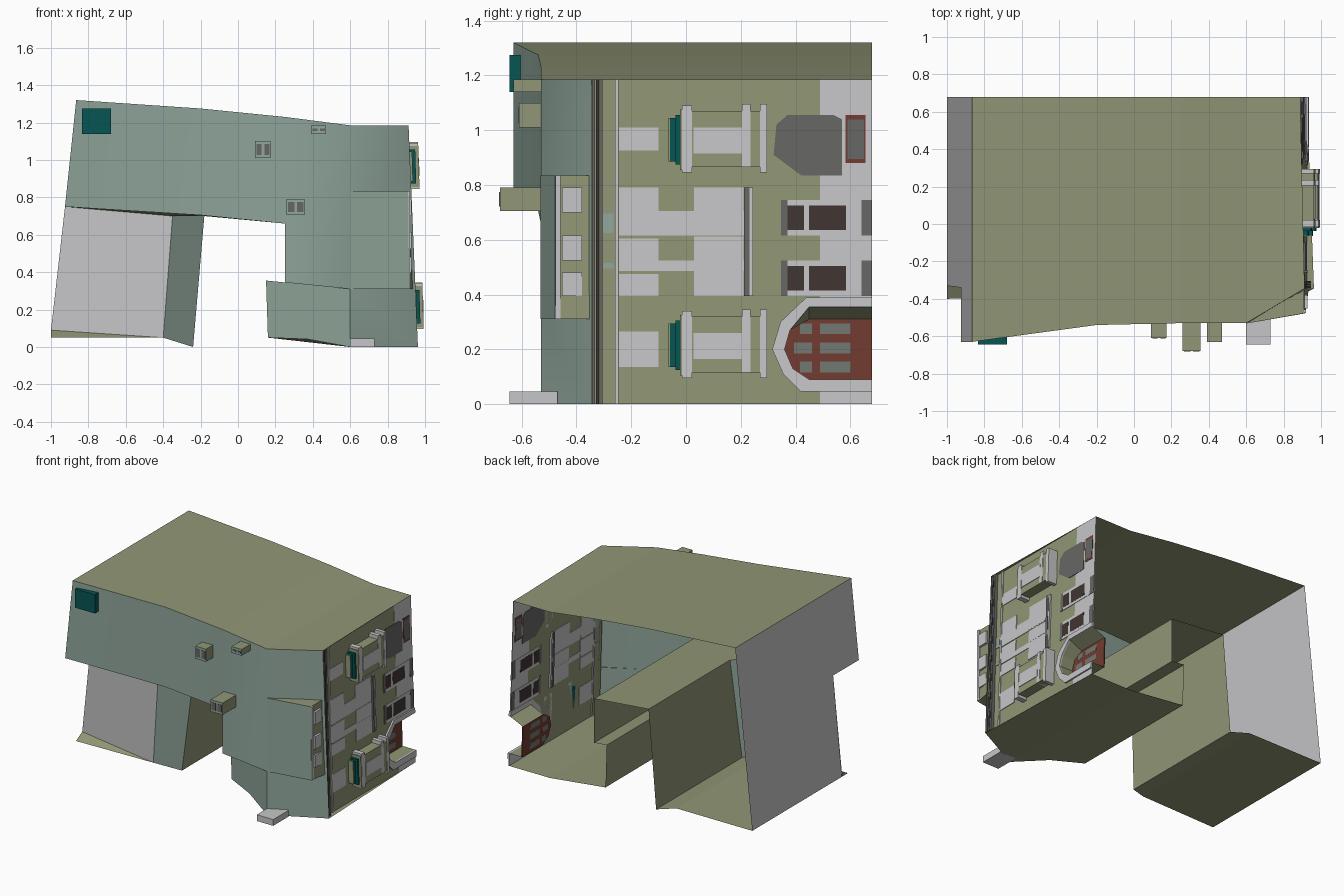
import bpy, bmesh, math

if "Cube" in bpy.data.objects:
    bpy.data.objects.remove(bpy.data.objects["Cube"])

def material(name, r, g, b):
    m = bpy.data.materials.new(name)
    m.diffuse_color = tuple((c / 255) ** 2.2 for c in (r, g, b)) + (1,)
    m.use_nodes = True
    m.node_tree.nodes["Principled BSDF"].inputs["Base Color"].default_value = m.diffuse_color
    return m

OLIVE = material("olive_wall", 143, 149, 117)
TILE = material("grey_green_roof", 142, 164, 153)
GREY = material("light_grey", 197, 197, 199)
DARK = material("dark_grey", 102, 103, 101)
BROWN = material("dark_brown", 66, 56, 54)
RED = material("red_brown", 112, 62, 52)
TEAL = material("teal", 14, 86, 84)
PANE = material("pane_grey", 112, 118, 112)

def sheet(name, mat, *faces):
    """Flat wall panels, each face a loop of points."""
    bm = bmesh.new()
    for f in faces:
        bm.faces.new([bm.verts.new(p) for p in f])
    bmesh.ops.remove_doubles(bm, verts=bm.verts, dist=0.0005)
    me = bpy.data.meshes.new(name)
    bm.to_mesh(me)
    bm.free()
    me.materials.append(mat)
    ob = bpy.data.objects.new(name, me)
    bpy.context.collection.objects.link(ob)
    return ob

def prism(name, mat, loop0, loop1):
    n = len(loop0)
    sides = [[loop0[i], loop0[(i + 1) % n], loop1[(i + 1) % n], loop1[i]] for i in range(n)]
    return sheet(name, mat, loop0[::-1], loop1, *sides)

def box(name, mat, x0, x1, y0, y1, z0, z1):
    corner = [(x0, y0), (x1, y0), (x1, y1), (x0, y1)]
    return prism(name, mat, [(x, y, z0) for x, y in corner], [(x, y, z1) for x, y in corner])

def wx(z):
    """x of the leaning side facade at height z"""
    return 0.924 - 0.03 * z

def plate(name, mat, pts, d0, d1):
    """Prism of a (y, z) outline standing on the facade from depth d0 to d1."""
    return prism(name, mat, [(wx(z) + d0, y, z) for y, z in pts], [(wx(z) + d1, y, z) for y, z in pts])

def rect(y0, y1, z0, z1):
    return [(y0, z0), (y1, z0), (y1, z1), (y0, z1)]

def slab(name, mat, y0, y1, z0, z1, d=0.004, d0=None):
    return plate(name, mat, rect(y0, y1, z0, z1), -d if d0 is None else d0, d)

B = 0.68  # open back plane

# upper shell
top = [(-.865, -.63, 1.32), (-.2, -.54, 1.275), (.25, -.53, 1.23), (.6, -.53, 1.185), (.912, -.345, 1.185)]
low = [(-.925, -.63, .75), (-.2, -.54, .705), (.25, -.53, .66)]
back = [(min(x, wx(1.185)), B, z) for x, y, z in top]
sheet("top_wall", OLIVE, *[[a, b, d, c] for a, b, c, d in zip(top, top[1:], back, back[1:])])
front = sheet("front_slope", TILE,
              [top[0], low[0], low[1], top[1]],
              [top[1], low[1], low[2], top[2]],
              [top[2], low[2], (.25, -.53, .345), (.6, -.53, .31), top[3]],
              [top[3], (.6, -.53, .31), (.6, -.53, 0), (.962, -.345, 0), top[4]])
front.data.shade_smooth()

# left block
p_top, p_in = (-.35, -.4, .7), (-.18, -.24, .7)
p_bot, p_foot = (-.4, -.385, .05), (-.24, -.29, 0)
sheet("left_wall", GREY,
      [top[0], (-.865, B, 1.32), (-.925, B, .75), low[0]],
      [(-.925, -.34, .75), (-.925, B, .75), (-1, B, .05), (-1, -.33, .05)])
sheet("recessed_wall", GREY, [(-.925, -.34, .75), p_top, p_bot, (-1, -.33, .09)])
sheet("pillar", TILE, [p_top, p_in, p_foot, p_bot])
sheet("left_overhang", OLIVE, [low[0], low[1], p_in, p_top, (-.925, -.34, .75)])
sheet("left_sill", OLIVE, [(-1, -.33, .09), (-1, -.4, .05), p_bot], [(-1, -.33, .09), (-1, -.33, .05), (-1, -.4, .05)])
sheet("left_floor", OLIVE,
      [(-1, -.4, .05), p_bot, (-.4, B, .05), (-1, B, .05)],
      [p_bot, p_foot, (-.24, B, 0), (-.4, B, .05)])

# passage
sheet("passage", OLIVE,
      [p_in, p_foot, (-.24, B, 0), (-.18, B, .7)],
      [low[1], low[2], (.25, B, .66), (-.18, B, .7), p_in],
      [low[2], (.25, -.53, .345), (.25, B, .345), (.25, B, .66)],
      [(.15, -.3, .355), (.25, -.3, .345), (.25, B, .345), (.15, B, .355)],
      [(.15, -.3, .355), (.16, -.3, .05), (.16, B, .05), (.15, B, .355)])

# lower right block
sheet("lower_front", TILE, [(.15, -.3, .355), (.16, -.3, .05), (.37, -.4, .042), (.6, -.53, 0), (.6, -.53, .31)])
sheet("lower_overhang", OLIVE, [(.15, -.3, .355), (.6, -.53, .31), (.25, -.53, .345), (.25, -.3, .345)])
sheet("right_floor", OLIVE,
      [(.16, -.3, .05), (.37, -.4, .042), (.6, -.53, 0), (.6, B, 0), (.16, B, .05)],
      [(.6, -.53, 0), (.962, -.345, 0), (wx(0), B, 0), (.6, B, 0)])

# side facade with a notch for the doorway
arch = [(B, .09), (.45, .09), (.39, .13), (.36, .2), (.38, .27), (.45, .355), (B, .355)]
facade = [(-.345, 0), (B, 0)] + arch + [(B, 1.185), (-.345, 1.185)]
sheet("side_facade", OLIVE, [(wx(z), y, z) for y, z in facade])
inner = [(y, min(z, .31)) for y, z in arch]
D = -.1
sheet("door_recess", OLIVE, *[[(wx(a[1]), *a), (wx(b[1]), *b), (wx(d[1]) + D, *d), (wx(c[1]) + D, *c)]
                              for a, b, c, d in zip(arch, arch[1:], inner, inner[1:])])
plate("door", RED, inner, D - .004, D + .004)
for z in (.115, .185, .255):
    slab("door_pane", PANE, .49, .6, z, z + .04, D + .005, D - .005)
    slab("door_arch_pane", PANE, .395 + abs(z - .185) * .3, .46, z, z + .04, D + .005, D - .005)

# door surround: ring split into quads
outer = [(B, .045), (.42, .045), (.355, .11), (.315, .2), (.345, .3), (.44, .39), (B, .39)]
for i in range(6):
    plate("door_surround", GREY, [outer[i], outer[i + 1], arch[i + 1], arch[i]], -.004, .012)

# base band, eaves strips
slab("base_band_top", GREY, .49, B, .39, 1.185, .002)
slab("base_band_bottom", GREY, .49, B, 0, .045, .002)
slab("upright_strip", GREY, -.26, -.246, 0, 1.185, .006)
for y, m in ((-.343, DARK), (-.329, BROWN), (-.316, DARK)):
    slab("eaves_gutter", m, y, y + .011, 0, 1.185, .023, 0)

# plain windows and the connecting bands
for z0, z1 in ((.925, 1.01), (.615, .79), (.485, .605), (.395, .475), (.135, .265)):
    slab("outer_window", GREY, -.245, -.1, z0, z1)
for z0, z1 in ((.62, .79), (.525, .612), (.395, .517)):
    slab("inner_window", GREY, .03, .21, z0, z1)
for z0, z1 in ((.615, .705), (.485, .525)):
    slab("window_band", GREY, -.1, .23, z0, z1, .003)
    slab("band_end", TILE, -.303, -.264, z0 + .01, z1 - .01)
slab("window_shelf", DARK, .212, .232, .395, .79, .015)
slab("window_shelf_lip", GREY, .232, .245, .395, .79, .012)

# bay windows with teal awnings
for z in (.865, .115):
    d = .07
    slab("bay", OLIVE, 0, .29, z, z + .205, d, 0)
    slab("bay_head", GREY, -.015, .022, z - .02, z + .225, d + .002, 0)
    slab("bay_foot", GREY, .205, .235, z, z + .23, d + .002, 0)
    slab("bay_sill", GREY, .27, .295, z - .02, z + .23, d + .002, 0)
    slab("bay_window", GREY, .028, .212, z + .05, z + .145, d + .004, d - .002)
    slab("bay_front_trim", OLIVE, -.022, -.015, z - .01, z + .21, d, 0)
    slab("awning", TEAL, -.038, -.022, z + .01, z + .19, .055, 0)
    slab("awning_drop", TEAL, -.058, -.038, z + .02, z + .18, .038, 0)
    slab("awning_end", OLIVE, -.063, -.058, z + .02, z + .18, .038, 0)

# street level windows
for z in (.395, .615):
    slab("shop_frame", GREY, .35, B, z, z + .13)
    slab("shop_side", DARK, .347, .37, z, z + .13, .0045)
    slab("shop_pane_small", BROWN, .37, .43, z + .02, z + .11, .0048)
    slab("shop_pane_large", BROWN, .45, .585, z + .02, z + .11, .0048)
    slab("shop_step", DARK, .64, B, z, z + .13, .0045)
plate("big_window", DARK, [(.32, .91), (.42, .835), (.57, .835), (.57, 1.04), (.54, 1.055), (.37, 1.055), (.33, 1.02)], -.004, .004)
slab("side_window_frame", RED, .582, .656, .88, 1.055)
slab("side_window_pane", DARK, .59, .65, .895, 1.04, .0048)

# dormer on the chamfered corner
z0, z1 = .31, .835
f0, f1 = (.6, -.532), (.91, -.478)
w0, w1 = (.935, -.345), (.91, -.345)
sheet("dormer_roof", TILE, [(*f0, z0), (.915, f1[1], z0), (*f1, z1), (*f0, z1)])
sheet("dormer_cheeks", OLIVE,
      [(*f0, z1), (*f1, z1), (*w1, z1)], [(*f0, z0), (.915, f1[1], z0), (*w0, z0)],
      [(.915, f1[1], z0), (*w0, z0), (*w1, z1), (*f1, z1)])
box("dormer_edge", GREY, .9, .92, -.476, -.458, z0, z1)
for a, b in ((.7, .79), (.525, .615), (.395, .48)):
    box("dormer_window", GREY, .912, .928, -.452, -.38, a, b)

# chimneys with dark flues, corner block and teal box
for x0, x1, y, a, b in ((.09, .175, -.61, 1.01, 1.1), (.26, .355, -.68, .705, .79), (.39, .47, -.63, 1.14, 1.185)):
    box("chimney", OLIVE, x0, x1, y + .002, -.52, a, b)
    box("chimney_cap", TILE, x0, x1, y, y + .006, a, b)
    w = (x1 - x0) / 2
    for k in (0, 1):
        box("chimney_flue", DARK, x0 + k * w + .008, x0 + k * w + w - .006, y - .002, y + .002, a + .016, b - .016)
box("corner_block", GREY, .6, .73, -.645, -.47, 0, .045)
box("teal_box", TEAL, -.835, -.68, -.645, -.6, 1.14, 1.275)
